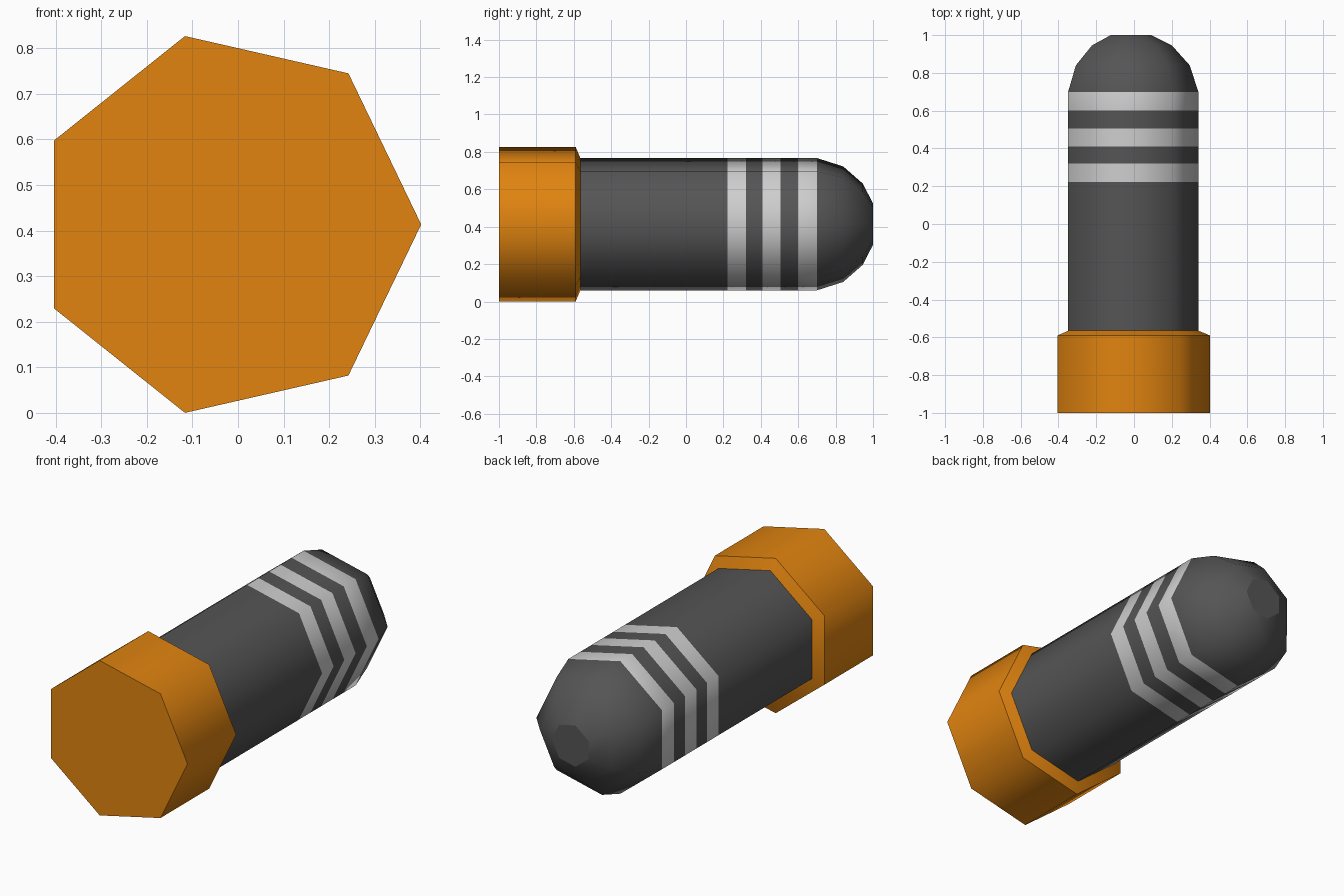
import bpy
import bmesh
from math import cos, sin, tau

SIDES = 7
CENTRE_X, CENTRE_Z = -0.022, 0.4135

if "Cube" in bpy.data.objects:
    bpy.data.objects.remove(bpy.data.objects["Cube"])


def make_material(name, colour):
    mat = bpy.data.materials.new(name)
    mat.use_nodes = True
    mat.diffuse_color = colour
    bsdf = next(n for n in mat.node_tree.nodes if n.type == "BSDF_PRINCIPLED")
    bsdf.inputs["Base Color"].default_value = colour
    return mat


def lathe(name, profile, materials, sharp_rings, stripes=()):
    """Closed seven-sided solid along y from (y, radius) points."""
    bm = bmesh.new()
    rings = []
    for y, radius in profile:
        angles = [tau * i / SIDES for i in range(SIDES)]
        rings.append([bm.verts.new((CENTRE_X + radius * cos(a), y,
                                    CENTRE_Z + radius * sin(a))) for a in angles])
    # Side bands between neighbouring rings
    for index, (a, b) in enumerate(zip(rings, rings[1:])):
        for i in range(SIDES):
            j = (i + 1) % SIDES
            face = bm.faces.new((a[i], a[j], b[j], b[i]))
            face.smooth = True
            face.material_index = 1 if index in stripes else 0
    # End caps
    bm.faces.new(rings[0])
    bm.faces.new(rings[-1])
    # Crisp edges around the chosen rings
    for index in sharp_rings:
        ring = rings[index]
        for i in range(SIDES):
            bm.edges.get((ring[i], ring[(i + 1) % SIDES])).smooth = False
    bmesh.ops.recalc_face_normals(bm, faces=bm.faces[:])
    mesh = bpy.data.meshes.new(name)
    bm.to_mesh(mesh)
    bm.free()
    for mat in materials:
        mesh.materials.append(mat)
    obj = bpy.data.objects.new(name, mesh)
    bpy.context.collection.objects.link(obj)
    return obj


orange = make_material("orange", (0.75, 0.23, 0.005, 1))
charcoal = make_material("charcoal", (0.09, 0.09, 0.09, 1))
light_grey = make_material("light grey", (0.62, 0.62, 0.62, 1))

# Wide base collar with a chamfered shoulder
BODY_R = 0.3626
lathe("base_collar", [(-1, 0.424), (-0.59, 0.424), (-0.565, BODY_R)],
      [orange], sharp_rings=(0, 1, 2))

# Barrel with three flush stripes, then the rounded nose
band_edges = (-0.58, 0.223, 0.32, 0.41, 0.505, 0.6, 0.7)
nose = [(0.84, 0.317), (0.945, 0.223), (1, 0.113)]
lathe("striped_body", [(y, BODY_R) for y in band_edges] + nose,
      [charcoal, light_grey], sharp_rings=(0, -1), stripes=(1, 3, 5))
